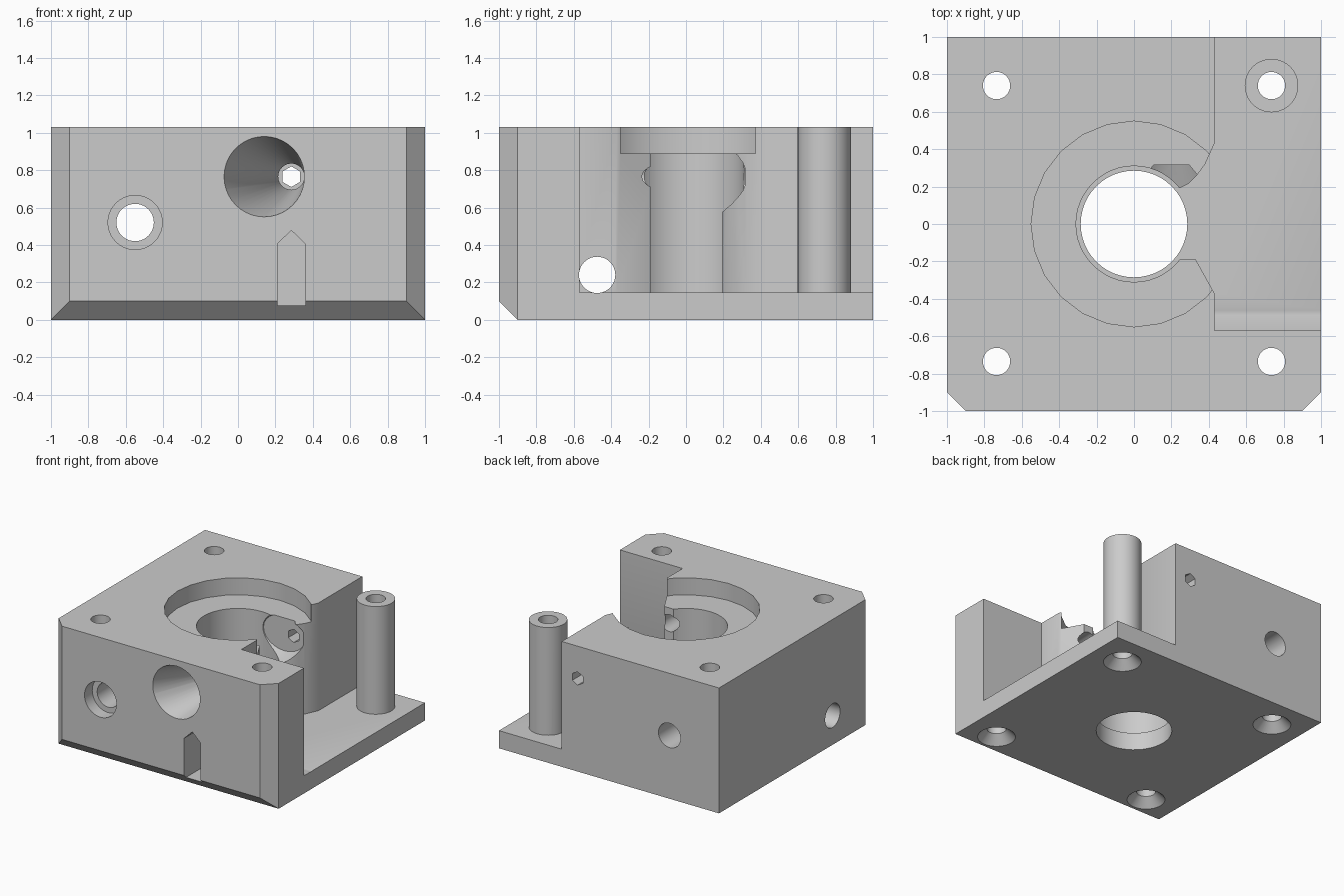
import bpy, bmesh
from math import sin, cos, pi

cube = bpy.data.objects.get("Cube")
if cube:
    bpy.data.objects.remove(cube)

H, FLOOR, HOLE = 1.03, 0.145, 0.073

grey = bpy.data.materials.new("plain grey")
grey.use_nodes = True
grey.diffuse_color = (0.6, 0.6, 0.6, 1)
grey.node_tree.nodes["Principled BSDF"].inputs["Base Color"].default_value = (0.6, 0.6, 0.6, 1)


def loft(name, a, b):
    """Closed solid between two rings of equal length."""
    bm = bmesh.new()
    va, vb = [bm.verts.new(p) for p in a], [bm.verts.new(p) for p in b]
    bm.faces.new(va)
    bm.faces.new(vb)
    for i in range(len(va)):
        j = (i + 1) % len(va)
        bm.faces.new((va[i], va[j], vb[j], vb[i]))
    bmesh.ops.recalc_face_normals(bm, faces=bm.faces)
    mesh = bpy.data.meshes.new(name)
    bm.to_mesh(mesh)
    bm.free()
    mesh.materials.append(grey)
    ob = bpy.data.objects.new(name, mesh)
    bpy.context.collection.objects.link(ob)
    return ob


def place(axis, u, v, w):
    return {"x": (w, u, v), "y": (u, w, v), "z": (u, v, w)}[axis]


def prism(name, axis, outline, w0, w1):
    return loft(name, *[[place(axis, u, v, w) for u, v in outline] for w in (w0, w1)])


def ring(axis, u, v, w, r, n=40, stretch=1, turn=0):
    angles = [2 * pi * i / n + turn for i in range(n)]
    return [place(axis, u + stretch * r * cos(t), v + r * sin(t), w) for t in angles]


def rod(name, axis, u, v, w0, w1, r, r1=None, n=40, turn=0):
    return loft(name, ring(axis, u, v, w0, r, n, 1, turn),
                ring(axis, u, v, w1, r if r1 is None else r1, n, 1, turn))


def combine(tool, operation="DIFFERENCE"):
    tool.hide_render = True
    mod = body.modifiers.new(tool.name, "BOOLEAN")
    mod.operation, mod.solver, mod.object = operation, "EXACT", tool
    bpy.ops.object.select_all(action="DESELECT")
    bpy.context.view_layer.objects.active = body
    body.select_set(True)
    bpy.ops.object.modifier_apply(modifier=mod.name)
    bpy.data.objects.remove(tool)


# Block with chamfered front corners and lower front edge
body = prism("housing_block", "z",
             [(-0.9, -1), (0.9, -1), (1, -0.9), (1, 1), (-1, 1), (-1, -0.9)], 0, H)
combine(prism("front_edge_chamfer", "x", [(-1.1, 0.2), (-0.8, -0.1), (-1.1, -0.1)], -1.2, 1.2))

# Open side pocket with its throat into the central bore
combine(prism("side_pocket", "z",
              [(1.2, -0.57), (0.43, -0.57), (0.43, -0.37), (0.33, -0.19), (0, -0.19),
               (0, 0.19), (0.24, 0.19), (0.29, 0.215), (0.34, 0.265), (0.38, 0.32),
               (0.43, 0.43), (0.43, 1.2), (1.2, 1.2)], FLOOR, 1.3))

# Corner post standing in the pocket
combine(rod("corner_post", "z", 0.735, 0.74, 0.08, H, 0.143), "UNION")

# Stepped central bore
combine(rod("through_bore", "z", 0, 0, -0.1, 0.3, 0.285, n=48))
combine(rod("main_bore", "z", 0, 0, FLOOR, 1, 0.31, n=48))
combine(rod("top_recess", "z", 0, 0, 0.89, 1.2, 0.55, n=24))

# Countersunk corner screw holes
for x in (-0.735, 0.735):
    for y in (-0.735, 0.74):
        combine(rod("screw_hole", "z", x, y, -0.1, 1.2, HOLE))
        combine(rod("countersink", "z", x, y, -0.01, 0.07, 0.153, HOLE))

# Front-to-back bolt hole with counterbore
combine(rod("bolt_hole", "y", -0.55, 0.52, -1.2, 1.2, 0.1))
combine(rod("bolt_counterbore", "y", -0.55, 0.52, -1.2, -0.9, 0.145))

# Offset feed funnel, feed passage and hexagonal exit
combine(loft("feed_funnel", ring("y", 0.14, 0.765, -1.0005, 0.215),
             ring("y", 0.285, 0.765, -0.45, 0.07)))
combine(rod("feed_passage", "y", 0.285, 0.765, -0.55, 0, 0.07))
combine(rod("feed_exit", "y", 0.285, 0.765, 0, 1.2, 0.055, n=6, turn=pi / 6))
combine(loft("exit_mouth", ring("y", 0.2, 0.765, 0.1, 0.23, 24, 1.3),
             ring("y", 0.2, 0.765, 0.315, 0.145, 24, 1.3)))

# Cross bolt hole and its pointed nut slot
combine(rod("cross_hole", "x", -0.475, 0.24, -1.2, 1.2, 0.097))
combine(prism("nut_slot", "y",
              [(0.21, 0.075), (0.36, 0.075), (0.36, 0.405), (0.285, 0.478), (0.21, 0.405)],
              -1.2, -0.31))

bpy.context.view_layer.objects.active = body
body.select_set(True)
bpy.ops.object.shade_smooth_by_angle(angle=pi / 6)
